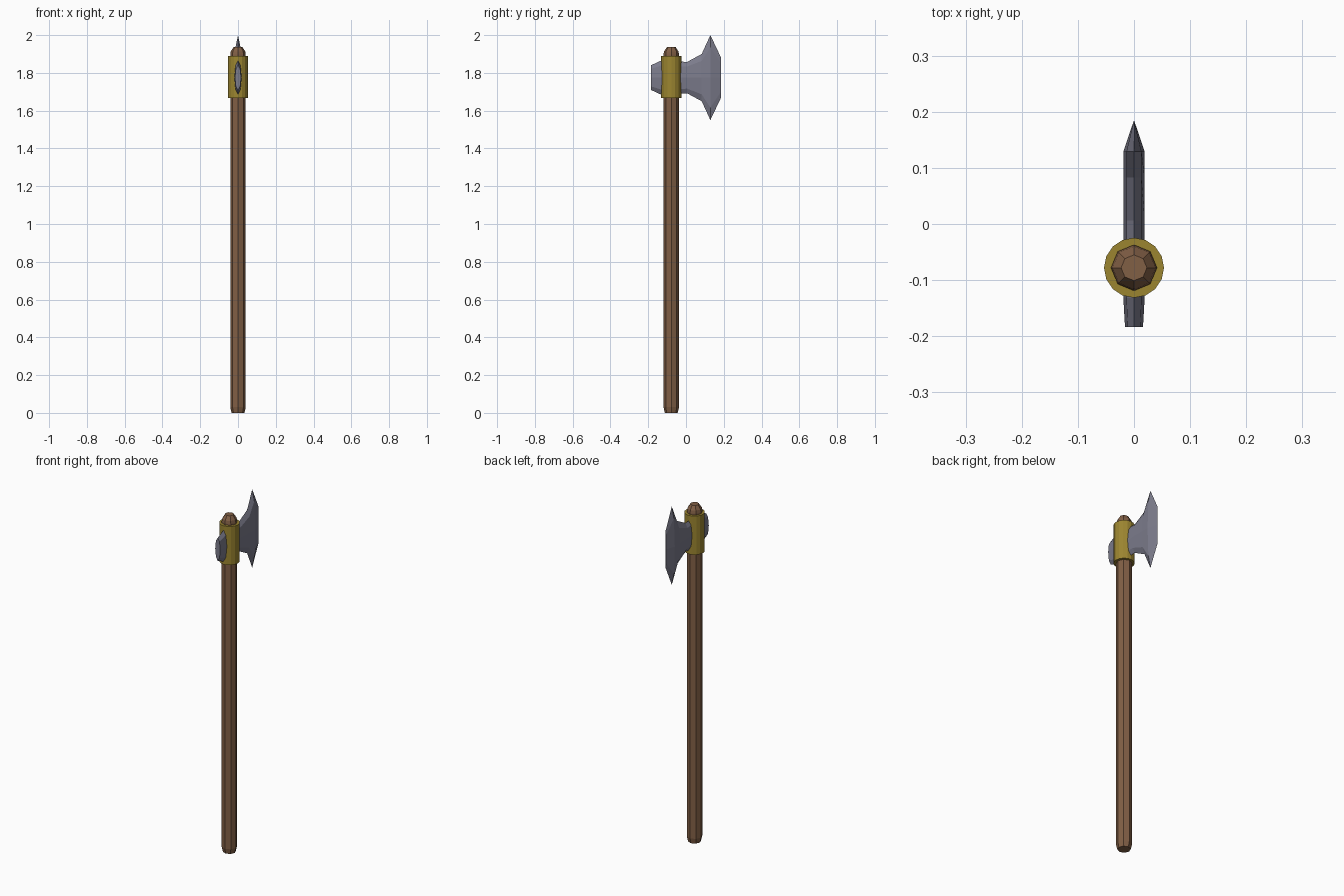
import bpy, bmesh
from math import sin, cos, tau

if "Cube" in bpy.data.objects:
    bpy.data.objects.remove(bpy.data.objects["Cube"])

SHAFT_Y = -0.078
HEAD_Z = 1.775


def material(name, rgb):
    m = bpy.data.materials.new(name)
    m.diffuse_color = (*rgb, 1)
    m.use_nodes = True
    m.node_tree.nodes["Principled BSDF"].inputs["Base Color"].default_value = m.diffuse_color
    return m


def loft(name, sections, sides, place, mat):
    """Skin a row of elliptical sections and cap both ends."""
    bm = bmesh.new()
    rings = []
    for s in sections:
        rings.append([bm.verts.new(place(s, tau * i / sides)) for i in range(sides)])
    for a, b in zip(rings, rings[1:]):
        for i in range(sides):
            j = (i + 1) % sides
            bm.faces.new((a[i], a[j], b[j], b[i]))
    bm.faces.new(rings[0])
    bm.faces.new(rings[-1])
    bmesh.ops.recalc_face_normals(bm, faces=bm.faces)
    me = bpy.data.meshes.new(name)
    bm.to_mesh(me)
    bm.free()
    me.materials.append(mat)
    ob = bpy.data.objects.new(name, me)
    bpy.context.collection.objects.link(ob)
    return ob


def upright(s, a):
    r, z = s
    return (r * cos(a), SHAFT_Y + r * sin(a), z)


def lengthwise(s, a):
    y, rx, rz = s
    return (rx * cos(a), y, HEAD_Z + rz * sin(a))


wood = material("wood", (0.22, 0.115, 0.06))
brass = material("brass", (0.33, 0.235, 0.03))
steel = material("steel", (0.2, 0.2, 0.26))

# Octagonal shaft with chamfered foot and domed top
loft("shaft", [(0.034, 0), (0.041, 0.03), (0.041, 1.898), (0.038, 1.914),
               (0.023, 1.937)], 8, upright, wood)

# Brass collar around the head
loft("collar", [(0.0535, 1.668), (0.0535, 1.89)], 16, upright, brass)

# Axe head: (y, half thickness, half height) from poll to cutting edge
loft("axe_head", [(-0.184, 0.016, 0.066), (-0.132, 0.019, 0.09),
                  (0.006, 0.019, 0.083), (0.083, 0.019, 0.125),
                  (0.129, 0.019, 0.225), (0.184, 0.0004, 0.109)],
     8, lengthwise, steel)
